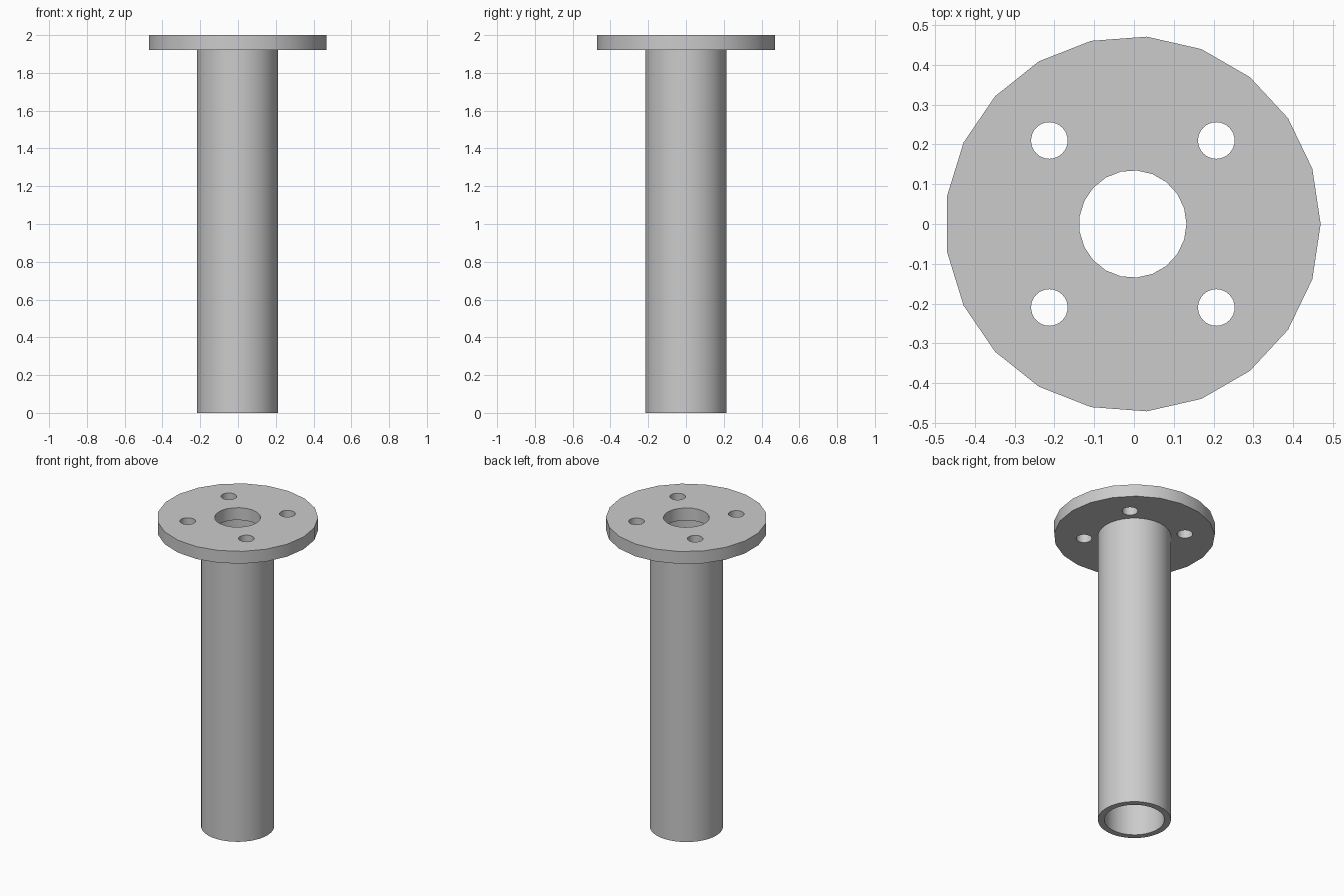
import bpy, bmesh, math

default = bpy.data.objects.get("Cube")
if default:
    bpy.data.objects.remove(default, do_unlink=True)

HEIGHT = 2.0
FLANGE_BASE = 1.92
AXIS_X = -0.003          # centres the odd-sided flange on its bounds
BOLT = 0.21

steel = bpy.data.materials.new("grey steel")
steel.use_nodes = True
colour = (0.6, 0.6, 0.6, 1)
steel.diffuse_color = colour
steel.node_tree.nodes["Principled BSDF"].inputs["Base Color"].default_value = colour


def add_ring(name, outer, inner, z0, z1, sides):
    """Straight tube with flat annular ends."""
    bm = bmesh.new()
    loops = []
    for radius, z in ((outer, z0), (outer, z1), (inner, z1), (inner, z0)):
        angles = [math.tau * i / sides for i in range(sides)]
        loops.append([bm.verts.new((radius * math.cos(a), radius * math.sin(a), z))
                      for a in angles])
    for k in range(4):
        a, b = loops[k], loops[(k + 1) % 4]
        for i in range(sides):
            j = (i + 1) % sides
            bm.faces.new((a[i], a[j], b[j], b[i]))
    bmesh.ops.recalc_face_normals(bm, faces=bm.faces)
    mesh = bpy.data.meshes.new(name)
    bm.to_mesh(mesh)
    bm.free()
    obj = bpy.data.objects.new(name, mesh)
    obj.location.x = AXIS_X
    mesh.materials.append(steel)
    bpy.context.collection.objects.link(obj)
    return obj


def smooth(obj):
    bpy.ops.object.select_all(action='DESELECT')
    obj.select_set(True)
    bpy.context.view_layer.objects.active = obj
    bpy.ops.object.shade_smooth_by_angle(angle=math.radians(30))


# Hollow pipe and wide flange with a narrower bore
pipe = add_ring("pipe", 0.214, 0.176, 0, FLANGE_BASE, 64)
flange = add_ring("flange", 0.4725, 0.135, FLANGE_BASE, HEIGHT, 21)

# Four bolt holes through the flange
for sx in (-1, 1):
    for sy in (-1, 1):
        bpy.ops.mesh.primitive_cylinder_add(
            vertices=32, radius=0.046, depth=0.3,
            location=(AXIS_X + sx * BOLT, sy * BOLT, FLANGE_BASE))
        cutter = bpy.context.object
        cutter.name = "bolt_hole_cutter"
        cutter.data.materials.append(steel)
        cut = flange.modifiers.new("bolt_hole", 'BOOLEAN')
        cut.operation = 'DIFFERENCE'
        cut.solver = 'EXACT'
        cut.object = cutter
        bpy.context.view_layer.objects.active = flange
        bpy.ops.object.modifier_apply(modifier=cut.name)
        bpy.data.objects.remove(cutter, do_unlink=True)

for part in (pipe, flange):
    smooth(part)
